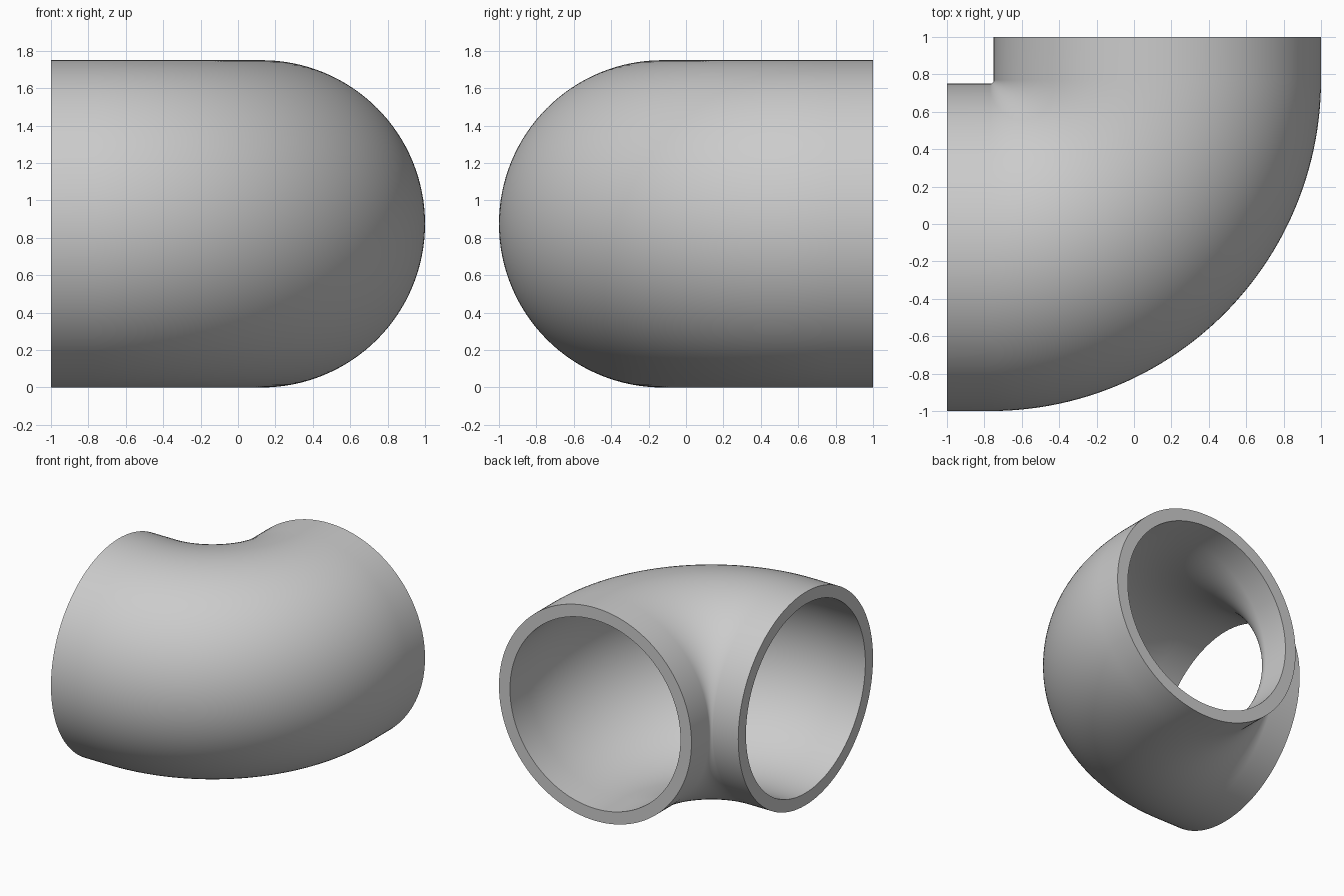
import bpy, bmesh
from math import sin, cos, pi
from mathutils import Vector

cube = bpy.data.objects.get("Cube")
if cube:
    bpy.data.objects.remove(cube, do_unlink=True)

OUTER, INNER = 0.875, 0.775      # pipe radii
PIVOT = Vector((-0.77, 0.77, OUTER))
BEND = 0.895                     # bend radius of the centre line
STUB = 0.23                      # straight length at each mouth
SIDES, STEPS = 128, 64

# Single grey material
grey = bpy.data.materials.new("pipe_grey")
grey.use_nodes = True
colour = (0.6, 0.6, 0.6, 1)
grey.diffuse_color = colour
grey.node_tree.nodes["Principled BSDF"].inputs["Base Color"].default_value = colour

# Stations along the pipe: bend angle and straight offset
stations = [(0, Vector((-STUB, 0, 0)))]
stations += [(pi / 2 * i / STEPS, Vector()) for i in range(STEPS + 1)]
stations += [(pi / 2, Vector((0, STUB, 0)))]

bm = bmesh.new()


def ring(radius, angle, offset):
    """One circular section of the pipe, square to its path."""
    out = Vector((sin(angle), -cos(angle), 0))
    verts = []
    for k in range(SIDES):
        t = 2 * pi * k / SIDES
        p = PIVOT + offset + out * (BEND + radius * cos(t))
        p.z += radius * sin(t)
        verts.append(bm.verts.new(p))
    return verts


def bridge(a, b):
    for k in range(SIDES):
        n = (k + 1) % SIDES
        bm.faces.new((a[k], a[n], b[n], b[k]))


# Outer skin, inner bore and the flat rims, as one closed loop of rings
rings = [ring(OUTER, *s) for s in stations]
rings += [ring(INNER, *s) for s in reversed(stations)]
for i, r in enumerate(rings):
    bridge(r, rings[(i + 1) % len(rings)])
bmesh.ops.recalc_face_normals(bm, faces=bm.faces)

mesh = bpy.data.meshes.new("pipe_elbow")
bm.to_mesh(mesh)
bm.free()
mesh.materials.append(grey)
elbow = bpy.data.objects.new("pipe_elbow", mesh)
bpy.context.collection.objects.link(elbow)

# Smooth skin with crisp rims
bpy.ops.object.select_all(action="DESELECT")
elbow.select_set(True)
bpy.context.view_layer.objects.active = elbow
bpy.ops.object.shade_smooth_by_angle(angle=pi / 6)
